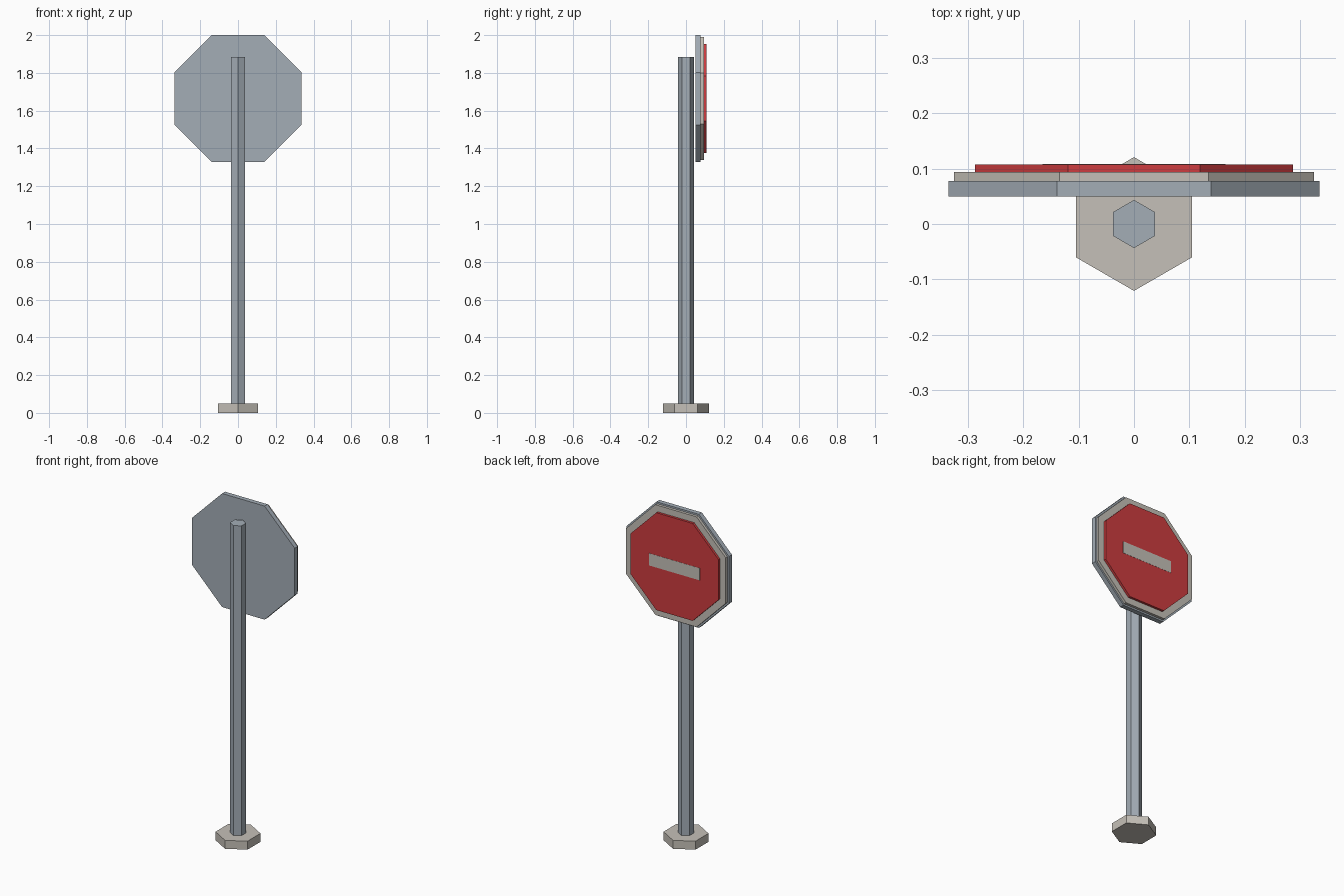
import bpy
import bmesh
import math

if "Cube" in bpy.data.objects:
    bpy.data.objects.remove(bpy.data.objects["Cube"])


def material(name, rgb):
    m = bpy.data.materials.new(name)
    m.diffuse_color = (*rgb, 1.0)
    m.use_nodes = True
    m.node_tree.nodes["Principled BSDF"].inputs["Base Color"].default_value = m.diffuse_color
    return m


STEEL = material("blue grey steel", (0.37, 0.42, 0.47))
CREAM = material("warm off white", (0.56, 0.53, 0.48))
RED = material("sign red", (0.61, 0.045, 0.05))

SIGN_Z = 1.664


def prism(name, sides, radius, start, depth, mat, phase=0.0, upright=False):
    """Regular prism along z from height start, or along y when upright."""
    bm = bmesh.new()
    ring = []
    for i in range(sides):
        a = phase + 2 * math.pi * i / sides
        u, v = radius * math.cos(a), radius * math.sin(a)
        ring.append(bm.verts.new((u, start, SIGN_Z + v) if upright else (u, v, start)))
    face = bm.faces.new(ring)
    out = bmesh.ops.extrude_face_region(bm, geom=[face])
    move = (0, depth, 0) if upright else (0, 0, depth)
    bmesh.ops.translate(bm, vec=move, verts=[g for g in out["geom"] if isinstance(g, bmesh.types.BMVert)])
    bmesh.ops.recalc_face_normals(bm, faces=bm.faces)
    mesh = bpy.data.meshes.new(name)
    bm.to_mesh(mesh)
    bm.free()
    mesh.materials.append(mat)
    obj = bpy.data.objects.new(name, mesh)
    bpy.context.collection.objects.link(obj)
    return obj


# Hexagonal foot and post
prism("base", 6, 0.121, 0.0, 0.05, CREAM, math.pi / 6)
prism("post", 6, 0.0435, 0.05, 1.833, STEEL, math.pi / 6)

# Stacked octagonal sign plates: half width, start y, thickness
for name, half, y, depth, mat in (
    ("sign_back", 0.336, 0.050, 0.028, STEEL),
    ("sign_rim", 0.326, 0.078, 0.016, CREAM),
    ("sign_face", 0.288, 0.094, 0.014, RED),
):
    prism(name, 8, half / math.cos(math.pi / 8), y, depth, mat, math.pi / 8, True)

# Pale horizontal bar on the sign face
bpy.ops.mesh.primitive_cube_add(size=1, location=(0, 0.1075, SIGN_Z))
bar = bpy.context.object
bar.name = "sign_bar"
bar.scale = (0.332, 0.003, 0.072)
bar.data.materials.append(CREAM)
